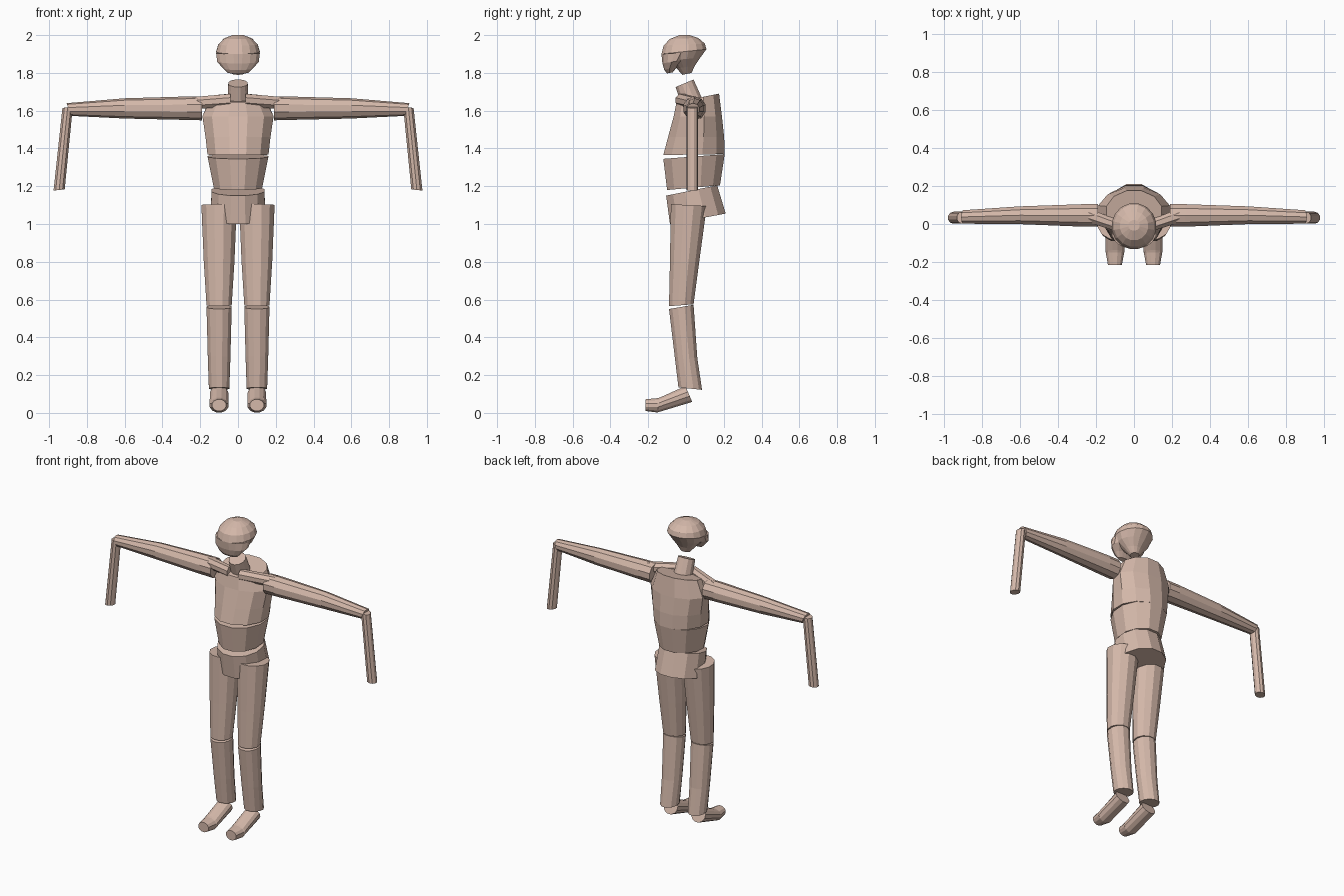
import bpy, bmesh, math
from mathutils import Vector

skin = bpy.data.materials.new("skin_beige")
skin.diffuse_color = (0.66, 0.48, 0.40, 1)


def tube(name, rings, sides=12):
    """Loft capped elliptical rings given as (centre, half-axis, half-axis)."""
    bm = bmesh.new()
    loops = []
    for c, u, v in rings:
        c, u, v = Vector(c), Vector(u), Vector(v)
        angles = [2 * math.pi * (i + 0.5) / sides for i in range(sides)]
        k = 1 / math.cos(math.pi / sides)   # flats reach the stated front and back
        loops.append([bm.verts.new(c + u * math.cos(a) + v * (k * math.sin(a))) for a in angles])
    for a, b in zip(loops, loops[1:]):
        for i in range(sides):
            j = (i + 1) % sides
            bm.faces.new((a[i], a[j], b[j], b[i]))
    bm.faces.new(loops[0])
    bm.faces.new(loops[-1])
    bmesh.ops.recalc_face_normals(bm, faces=bm.faces)
    mesh = bpy.data.meshes.new(name)
    bm.to_mesh(mesh)
    bm.free()
    mesh.materials.append(skin)
    obj = bpy.data.objects.new(name, mesh)
    bpy.context.collection.objects.link(obj)
    return obj


def body(name, rings, x=0, sides=12):
    """Rings given by front point (y, z), back point (y, z) and half width."""
    tube(name, [((x, (yf + yb) / 2, (zf + zb) / 2), (w, 0, 0),
                 (0, (yb - yf) / 2, (zb - zf) / 2)) for yf, zf, yb, zb, w in rings], sides)


# Head: rounded skull tapering into a stub, with a separate overhanging jaw
body("skull", [
    (-0.035, 2.0, 0.02, 2.0, 0.03),
    (-0.085, 1.98, 0.065, 1.985, 0.075),
    (-0.118, 1.945, 0.10, 1.955, 0.106),
    (-0.13, 1.90, 0.108, 1.925, 0.118),
    (-0.10, 1.865, 0.075, 1.88, 0.10),
    (-0.05, 1.825, 0.045, 1.835, 0.06),
    (-0.02, 1.79, 0.03, 1.80, 0.03)], sides=16)
body("jaw", [
    (-0.13, 1.90, 0.04, 1.91, 0.118),
    (-0.125, 1.85, 0.0, 1.87, 0.112),
    (-0.115, 1.815, -0.045, 1.835, 0.08),
    (-0.10, 1.797, -0.07, 1.803, 0.055)], sides=16)

# Neck leaning forward
body("neck", [(-0.055, 1.725, 0.04, 1.765, 0.053),
              (-0.02, 1.62, 0.085, 1.665, 0.058)])

# Torso
body("chest", [
    (-0.05, 1.645, 0.175, 1.69, 0.15),
    (-0.065, 1.57, 0.19, 1.57, 0.195),
    (-0.095, 1.46, 0.202, 1.46, 0.178),
    (-0.12, 1.365, 0.205, 1.37, 0.167)])
body("abdomen", [
    (-0.12, 1.345, 0.205, 1.37, 0.166),
    (-0.10, 1.18, 0.18, 1.205, 0.132)])
body("pelvis", [
    (-0.105, 1.15, 0.165, 1.205, 0.145),
    (-0.085, 1.0, 0.21, 1.055, 0.15)])

for s, side in ((-1, "left"), (1, "right")):
    # Legs
    body("thigh_" + side, [
        (-0.08, 1.105, 0.11, 1.095, 0.097),
        (-0.085, 0.80, 0.07, 0.80, 0.084),
        (-0.09, 0.565, 0.04, 0.575, 0.069)], x=s * 0.10)
    body("shin_" + side, [
        (-0.09, 0.55, 0.04, 0.572, 0.069),
        (-0.06, 0.30, 0.06, 0.29, 0.062),
        (-0.04, 0.135, 0.085, 0.122, 0.056)], x=s * 0.10)
    # Foot: rings run from the heel forward to the toe
    x = s * 0.10
    tube("foot_" + side, [
        ((x, 0.015, 0.10), (0.05, 0, 0), (0, -0.018, 0.042)),
        ((x, -0.145, 0.042), (0.052, 0, 0), (0, 0.008, 0.04)),
        ((x, -0.150, 0.040), (0.050, 0, 0), (0, 0.0, 0.038)),
        ((x, -0.215, 0.041), (0.038, 0, 0), (0, 0.0, 0.031))])
    # Collar, arm and forearm
    tube("collar_" + side, [
        ((s * 0.04, -0.025, 1.655), (0, 0.032, 0), (0, 0, 0.034)),
        ((s * 0.24, 0.045, 1.640), (0, 0.04, 0), (0, 0, 0.032))], 8)
    tube("arm_" + side, [
        ((s * 0.19, 0.045, 1.612), (0, 0.062, 0), (0, 0, 0.06)),
        ((s * 0.27, 0.045, 1.613), (0, 0.062, 0), (0, 0, 0.059)),
        ((s * 0.60, 0.046, 1.612), (0, 0.049, 0), (0, 0, 0.051)),
        ((s * 0.895, 0.037, 1.606), (0, 0.037, 0), (s * 0.012, 0, 0.032))], 10)
    tube("forearm_" + side, [
        ((s * 0.902, 0.033, 1.618), (s * 0.029, 0, -0.004), (0, 0.03, 0)),
        ((s * 0.947, 0.033, 1.18), (s * 0.031, 0, -0.003), (0, 0.03, 0))], 10)
